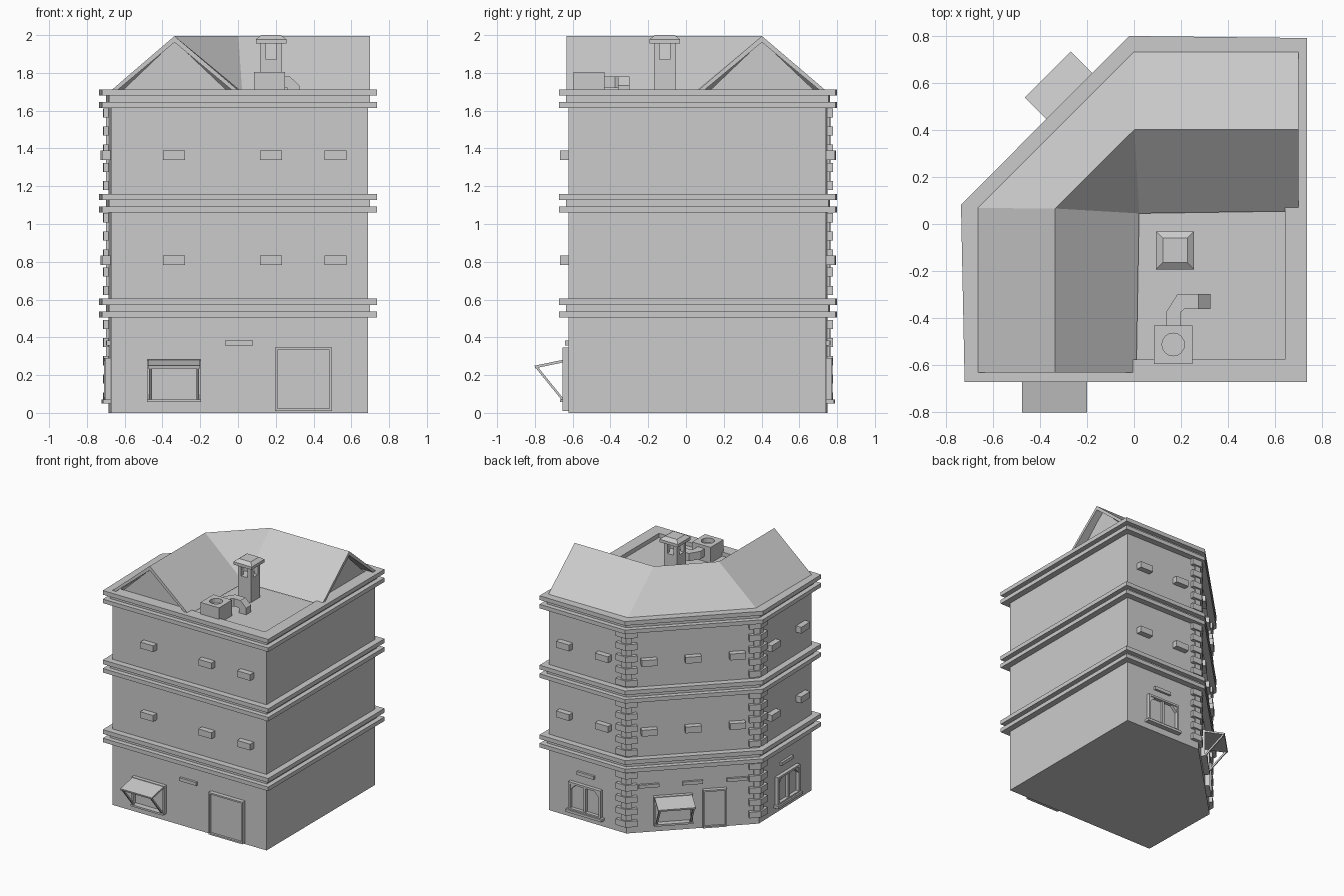
import bpy, bmesh, math
from mathutils import Vector, Matrix

if "Cube" in bpy.data.objects:
    bpy.data.objects.remove(bpy.data.objects["Cube"])

FOOT = [(-0.672, -0.622), (0.687, -0.622), (0.687, 0.742), (0, 0.75), (-0.686, 0.062)]


def make(name, verts, faces):
    me = bpy.data.meshes.new(name)
    me.from_pydata([tuple(v) for v in verts], [], faces)
    bm = bmesh.new()
    bm.from_mesh(me)
    bmesh.ops.recalc_face_normals(bm, faces=bm.faces)
    bm.to_mesh(me)
    bm.free()
    ob = bpy.data.objects.new(name, me)
    bpy.context.collection.objects.link(ob)
    return ob


def loft(name, rings, closed=False):
    """Skin equal-length vertex rings, capped unless closed into a loop."""
    n, m = len(rings[0]), len(rings)
    faces = []
    for r in range(m if closed else m - 1):
        a, b = r * n, (r + 1) % m * n
        faces += [(a + i, a + (i + 1) % n, b + (i + 1) % n, b + i) for i in range(n)]
    if not closed:
        faces += [tuple(range(n)), tuple(range((m - 1) * n, m * n))]
    return make(name, [v for r in rings for v in r], faces)


def at(poly, z):
    return [(p[0], p[1], z) for p in poly]


def prism(name, poly, z0, z1):
    return loft(name, [at(poly, z0), at(poly, z1)])


def ring(name, outer, inner, z0, z1):
    return loft(name, [at(outer, z0), at(outer, z1), at(inner, z1), at(inner, z0)], True)


def offset(poly, d):
    out = []
    for i, p in enumerate(poly):
        p = Vector(p)
        a = (p - Vector(poly[i - 1])).normalized()
        b = (Vector(poly[(i + 1) % len(poly)]) - p).normalized()
        na, nb = Vector((a.y, -a.x)), Vector((b.y, -b.x))
        out.append(p + (na + nb) * d / (1 + na.dot(nb)))
    return out


def rect(cx, cy, hx, hy):
    return [(cx - hx, cy - hy), (cx + hx, cy - hy), (cx + hx, cy + hy), (cx - hx, cy + hy)]


class Wall:
    """Local frame of a facade: u along the wall, z up, d outwards."""
    def __init__(self, origin, toward, normal_side):
        self.o = Vector(origin)
        self.u = (Vector(toward) - self.o).normalized()
        self.n = Vector((self.u.y, -self.u.x)) * normal_side

    def p(self, u, z, d):
        q = self.o + self.u * u + self.n * d
        return (q.x, q.y, z)

    def shape(self, name, uz, d0, d1):
        return loft(name, [[self.p(u, z, d) for u, z in uz] for d in (d0, d1)])

    def box(self, name, u0, u1, z0, z1, d1, d0=-0.01):
        return self.shape(name, [(u0, z0), (u1, z0), (u1, z1), (u0, z1)], d0, d1)

    def frame(self, name, u0, u1, z0, z1, t, d):
        f = lambda t, d: [self.p(*q, d) for q in
                          ((u0 + t, z0 + t), (u1 - t, z0 + t), (u1 - t, z1 - t), (u0 + t, z1 - t))]
        return loft(name, [f(0, -0.01), f(0, d), f(t, d), f(t, -0.01)], True)

    def bar(self, name, u, t, a, b):
        """Strut of width t running between two (d, z) points."""
        a, b = Vector(a), Vector(b)
        s = (b - a).orthogonal().normalized() * t / 2
        prof = [a + s, b + s, b - s, a - s]
        return loft(name, [[self.p(uu, q.y, q.x) for q in prof] for uu in u])


front = Wall((0, FOOT[0][1]), (1, FOOT[0][1]), 1)
back = Wall(FOOT[3], FOOT[2], -1)
left = Wall(FOOT[4], FOOT[0], -(-1))
left.n = Vector((-1, -0.02)).normalized()
corner = Wall(FOOT[3], FOOT[4], 1)
corner.n = Vector((-1, 1)).normalized()

# Body and cornices
prism("building_body", FOOT, 0, 1.68)
for z in (0.505, 1.06, 1.613):
    inner = offset(FOOT, -0.045)
    ring("cornice_lower", offset(FOOT, 0.05), inner, z, z + 0.032)
    ring("cornice_neck", offset(FOOT, 0.012), inner, z + 0.032, z + 0.067)
    ring("cornice_upper", offset(FOOT, 0.05), inner, z + 0.067, z + 0.1)

# Quoins on the two blunt corners
for c, wa, sa, wb, sb in ((FOOT[3], back, 1, corner, 1), (FOOT[4], corner, -1, left, 1)):
    c = Vector(c)
    ua, ub = wa.u * sa, wb.u * sb
    for z0, count in ((0.06, 9), (0.625, 9), (1.18, 9)):
        for k in range(count):
            L, t = ((0.075, 0.028), (0.04, 0.014))[k % 2]
            miter = (wa.n + wb.n) * t / (1 + wa.n.dot(wb.n))
            z = z0 + k * 0.048
            prism("quoin", [c + ua * L - wa.n * 0.01, c + ua * L + wa.n * t, c + miter,
                            c + ub * L + wb.n * t, c + ub * L - wb.n * 0.01, c - miter],
                  z, z + 0.048)

# Ledge blocks on the two upper storeys
for wall, us in ((front, (-0.338, 0.175, 0.517)), (back, (0.19, 0.535)),
                 (corner, (0.163, 0.485, 0.81)), (left, (0.16, 0.54))):
    for u in us:
        for z in (0.783, 1.338):
            wall.box("ledge_block", u - 0.058, u + 0.058, z, z + 0.05, 0.045)

# Name-less plates over the ground floor openings
for wall, us in ((front, (0.005,)), (back, (0.355,)), (corner, (0.163, 0.485, 0.81)), (left, (0.35,))):
    for u in us:
        wall.box("plate", u - 0.075, u + 0.075, 0.358, 0.384, 0.018)

# Doors
for wall, u, w, h in ((front, 0.347, 0.15, 0.345), (corner, 0.645, 0.087, 0.31)):
    wall.frame("door_frame", u - w, u + w, 0.01, h, 0.012, 0.033)
    wall.box("door_leaf", u - w + 0.01, u + w - 0.01, 0.015, h - 0.01, 0.015)

# Awning windows
for wall, u in ((front, -0.338), (corner, 0.34)):
    wall.frame("shop_window_frame", u - 0.143, u + 0.143, 0.058, 0.285, 0.014, 0.03)
    wall.box("shop_window_sill", u - 0.143, u + 0.143, 0.058, 0.072, 0.045)
    wall.bar("awning", (u - 0.138, u + 0.138), 0.014, (0.01, 0.278), (0.178, 0.243))
    for s in (-1, 1):
        v = u + s * 0.125
        wall.bar("awning_strut", (v - 0.007, v + 0.007), 0.012, (0.03, 0.07), (0.17, 0.243))

# Double windows with cut top corners
for wall, u in ((back, 0.355), (left, 0.352)):
    wall.frame("window_frame", u - 0.143, u + 0.143, 0.065, 0.29, 0.016, 0.028)
    wall.box("window_mullion", u - 0.009, u + 0.009, 0.07, 0.28, 0.022)
    wall.box("window_sill", u - 0.16, u + 0.16, 0.05, 0.07, 0.04)
    for s in (-1, 1):
        e = u + s * 0.13
        wall.shape("window_corner", [(e, 0.276), (e - s * 0.05, 0.276), (e, 0.225)], -0.01, 0.022)

# Gable roof wrapping the left and back sides: outer eave, ridge, inner eave
stations = [((-0.68, -0.632), (-0.336, -0.632), (0.01, -0.632)),
            ((-0.68, 0.068), (-0.336, 0.066), (0.022, 0.045)),
            ((0, 0.748), (0.002, 0.402), (0.022, 0.045)),
            ((0.7, 0.748), (0.7, 0.402), (0.7, 0.055))]
rings = []
for o, r, i in stations:
    o, r, i = Vector(o), Vector(r), Vector(i)
    f = 0.09
    pts = [(o, 1.7), (r, 1.995), (i, 1.7), (i.lerp(r, f), 1.7), (r, 1.962), (o.lerp(r, f), 1.7)]
    rings.append([(p.x, p.y, z) for p, z in pts])
loft("roof", rings)
tri = [(-0.65, 1.67), (-0.336, 1.97), (-0.02, 1.67)]
loft("front_gable_wall", [[(a, y, z) for a, z in tri] for y in (-0.575, -0.55)])
loft("side_gable_wall", [[(x, a + 0.738, z) for a, z in tri] for x in (0.64, 0.615)])

# Chimney with open lantern and chamfered cap
cx, cy = 0.175, -0.112
prism("chimney_stack", rect(cx, cy, 0.058, 0.058), 1.67, 1.87)
for sx in (-1, 1):
    for sy in (-1, 1):
        prism("chimney_post", rect(cx + sx * 0.043, cy + sy * 0.043, 0.015, 0.015), 1.87, 1.96)
loft("chimney_cap", [at(rect(cx, cy, 0.081, 0.081), 1.955), at(rect(cx, cy, 0.081, 0.081), 1.978),
                     at(rect(cx, cy, 0.052, 0.052), 2.0)])

# Rooftop fan unit: box with round opening
fx, fy = 0.167, -0.513
n = 16
circ, sq = [], []
for k in range(n):
    a = 2 * math.pi * k / n
    c, s = math.cos(a), math.sin(a)
    m = 0.082 / max(abs(c), abs(s))
    circ.append((fx + 0.048 * c, fy + 0.048 * s))
    sq.append((fx + m * c, fy + m * s))
ring("fan_unit", sq, circ, 1.67, 1.805)
prism("fan_unit_floor", circ, 1.675, 1.77)

# Duct: square section bending sideways and then down into the terrace
h = 0.031
duct = [((0.168, -0.44, 1.75), (1, 0, 0), (0, 0, 1)),
        ((0.168, -0.375, 1.75), (1, 0, 0), (0, 0, 1)),
        ((0.2, -0.33, 1.75), (0.5, -1, 0), (0, 0, 1)),
        ((0.268, -0.33, 1.75), (0, -1, 0), (0.2, 0, 1)),
        ((0.294, -0.33, 1.715), (0, -1, 0), (1, 0, 0.6)),
        ((0.294, -0.33, 1.675), (0, -1, 0), (1, 0, 0))]
rings = []
for c, a, b in duct:
    c, a, b = Vector(c), Vector(a) * h, Vector(b) * h
    rings.append([c + a + b, c - a + b, c - a - b, c + a - b])
loft("duct", rings)
